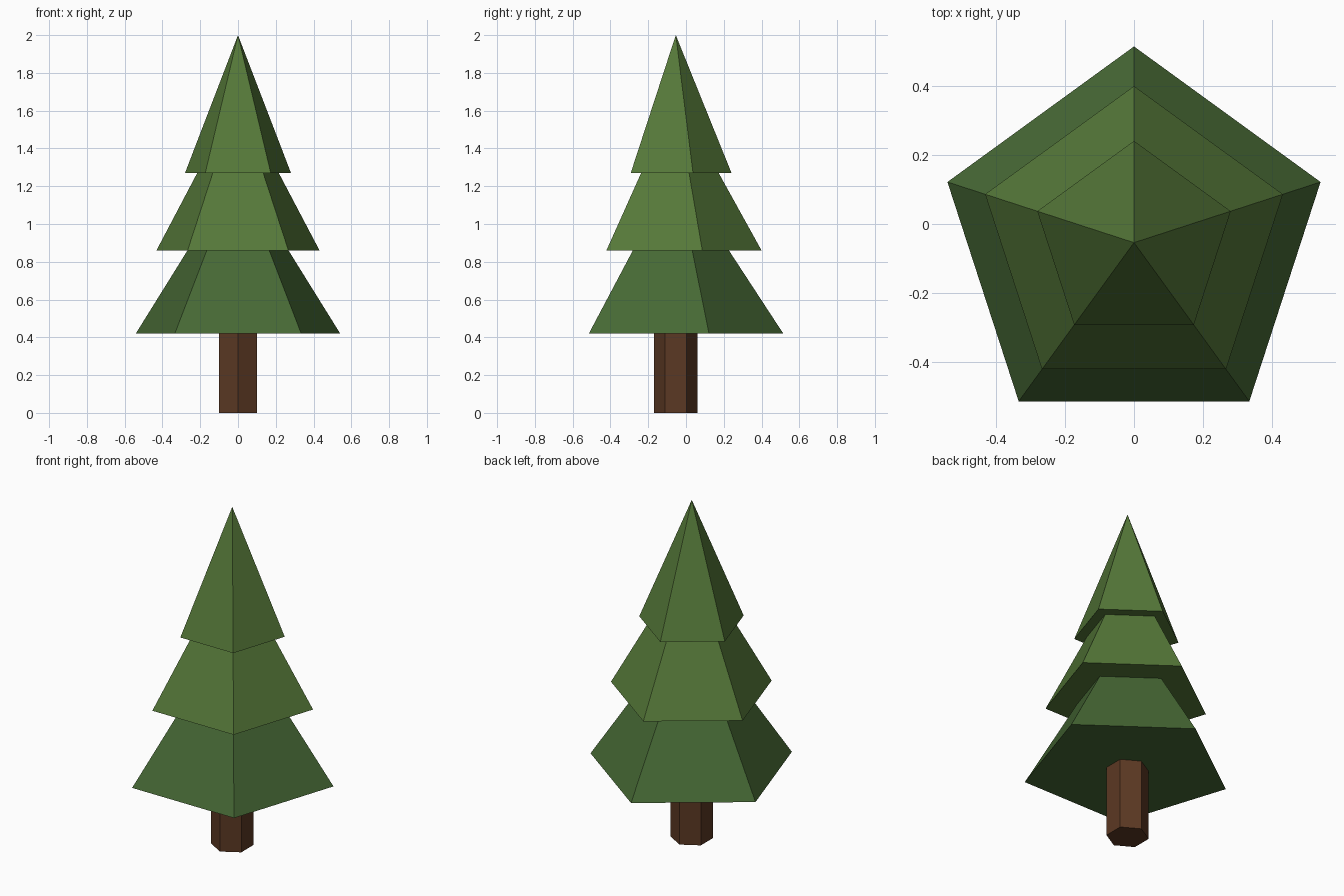
import bpy, bmesh
from math import sin, cos, pi

if "Cube" in bpy.data.objects:
    bpy.data.objects.remove(bpy.data.objects["Cube"])

CY = -0.054  # y of the tree's axis


def material(name, rgb):
    m = bpy.data.materials.new(name)
    m.diffuse_color = (*rgb, 1.0)
    m.use_nodes = True
    m.node_tree.nodes["Principled BSDF"].inputs["Base Color"].default_value = m.diffuse_color
    return m


def solid(name, sides, radius, z0, z1, mat, pointed):
    """Prism or pyramid with one corner pointing to +y."""
    bm = bmesh.new()

    def ring(z):
        return [bm.verts.new((radius * cos(pi / 2 + 2 * pi * i / sides),
                              CY + radius * sin(pi / 2 + 2 * pi * i / sides), z))
                for i in range(sides)]

    low = ring(z0)
    bm.faces.new(low[::-1])
    if pointed:
        tip = bm.verts.new((0, CY, z1))
        for i in range(sides):
            bm.faces.new((low[i], low[(i + 1) % sides], tip))
    else:
        high = ring(z1)
        bm.faces.new(high)
        for i in range(sides):
            j = (i + 1) % sides
            bm.faces.new((low[i], low[j], high[j], high[i]))
    bmesh.ops.recalc_face_normals(bm, faces=bm.faces)
    mesh = bpy.data.meshes.new(name)
    bm.to_mesh(mesh)
    bm.free()
    mesh.materials.append(mat)
    bpy.context.collection.objects.link(bpy.data.objects.new(name, mesh))


bark = material("bark", (0.105, 0.040, 0.017))
dark_green = material("dark_green", (0.062, 0.140, 0.035))
light_green = material("light_green", (0.092, 0.190, 0.041))

# Hexagonal trunk
solid("trunk", 6, 0.115, 0.0, 0.44, bark, False)

# Three overlapping five-sided foliage tiers
for name, r, z0, z1, mat in (("lower_foliage", 0.569, 0.42, 1.29, dark_green),
                             ("middle_foliage", 0.454, 0.86, 1.68, light_green),
                             ("top_foliage", 0.295, 1.27, 2.0, light_green)):
    solid(name, 5, r, z0, z1, mat, True)
